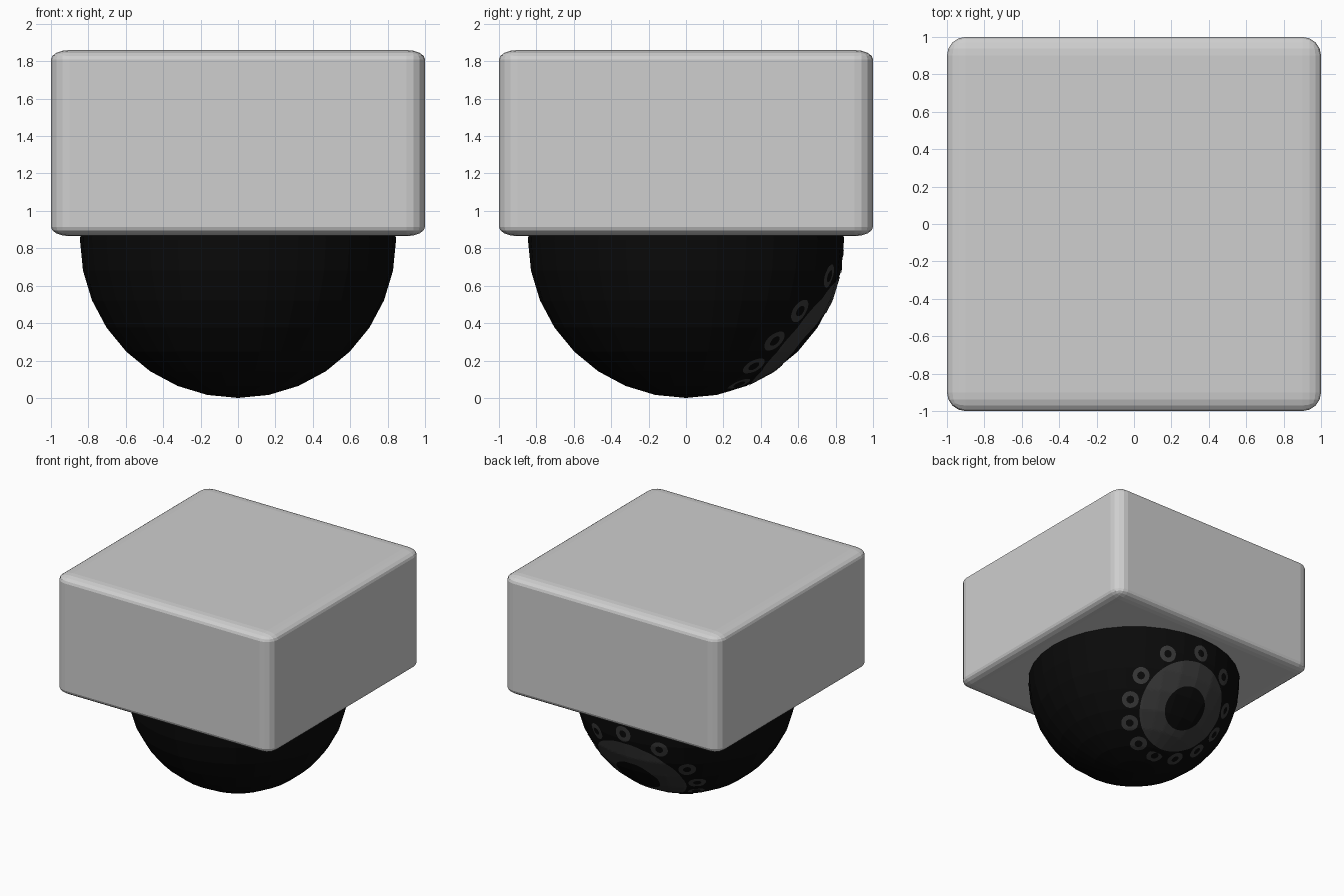
import bpy, bmesh, math
from mathutils import Vector
from mathutils.bvhtree import BVHTree

if "Cube" in bpy.data.objects:
    bpy.data.objects.remove(bpy.data.objects["Cube"])

R = 0.845                              # dome radius
CENTRE = Vector((0, 0, R))


def material(name, value):
    m = bpy.data.materials.new(name)
    m.diffuse_color = (value, value, value, 1)
    m.use_nodes = True
    m.node_tree.nodes["Principled BSDF"].inputs["Base Color"].default_value = m.diffuse_color
    return m


def finish(bm, name, mat):
    me = bpy.data.meshes.new(name)
    bm.to_mesh(me)
    bm.free()
    ob = bpy.data.objects.new(name, me)
    bpy.context.collection.objects.link(ob)
    me.materials.append(mat)
    return ob


grey = material("light grey", 0.62)
black = material("black", 0.003)
dark = material("dark grey", 0.04)

# Housing: bevelled cube flattened to half height
bm = bmesh.new()
bmesh.ops.create_cube(bm, size=2)
bmesh.ops.bevel(bm, geom=bm.edges[:], offset=0.1, segments=4, profile=0.5,
                affect='EDGES')
for v in bm.verts:
    v.co.z = v.co.z * 0.4975 + 1.3625
finish(bm, "housing", grey)

# Dome: low-poly sphere, upper part hidden in the housing removed
bm = bmesh.new()
bmesh.ops.create_uvsphere(bm, u_segments=32, v_segments=16, radius=R)
bmesh.ops.translate(bm, verts=bm.verts, vec=CENTRE)
bvh = BVHTree.FromBMesh(bm)
bmesh.ops.delete(bm, geom=[v for v in bm.verts if v.co.z > 1.2], context='VERTS')
finish(bm, "dome", black)


def frame(d):
    """Two tangents (sideways, upward) at direction d."""
    side = Vector((0, 0, 1)).cross(d).normalized()
    return side, d.cross(side)


def turn(d, angle, bearing):
    """Direction at an angle from d, along a bearing measured from up."""
    side, up = frame(d)
    t = up * math.cos(bearing) + side * math.sin(bearing)
    return d * math.cos(angle) + t * math.sin(angle)


def ring(name, d, inner, outer, steps, sides, radius=None):
    """Thin annulus lying on the dome facets (or on a sphere of given radius)."""
    bm = bmesh.new()
    loops = []
    for i in range(steps + 1):
        a = math.radians(inner + (outer - inner) * i / steps)
        loop = []
        for j in range(sides):
            p = turn(d, a, 2 * math.pi * j / sides)
            r = radius or (bvh.ray_cast(CENTRE, p)[0] - CENTRE).length + 0.004
            loop.append(bm.verts.new(CENTRE + p * r))
        loops.append(loop)
    for a, b in zip(loops, loops[1:]):
        for j in range(sides):
            k = (j + 1) % sides
            bm.faces.new((a[j], b[j], b[k], a[k]))
    bm.normal_update()
    if bm.faces[:][0].normal.dot(d) < 0:
        bmesh.ops.reverse_faces(bm, faces=bm.faces[:])
    finish(bm, name, dark)


# Lens ring, aimed 40 degrees down towards the back
tilt = math.radians(40)
aim = Vector((0, math.cos(tilt), -math.sin(tilt)))
ring("lens_ring", aim, 12.5, 26.5, 10, 96)

# Small lamps around the lens, the lowest ones partly sunk into the dome
bearings = [0, 180] + [s * b for b in (40, 77, 104, 129, 155) for s in (1, -1)]
for n, b in enumerate(bearings):
    d = turn(aim, math.radians(32.3), math.radians(b))
    ring(f"lamp_ring_{n + 1}", d, 2.1, 4.6, 3, 24, 0.842 if abs(b) > 160 else None)
